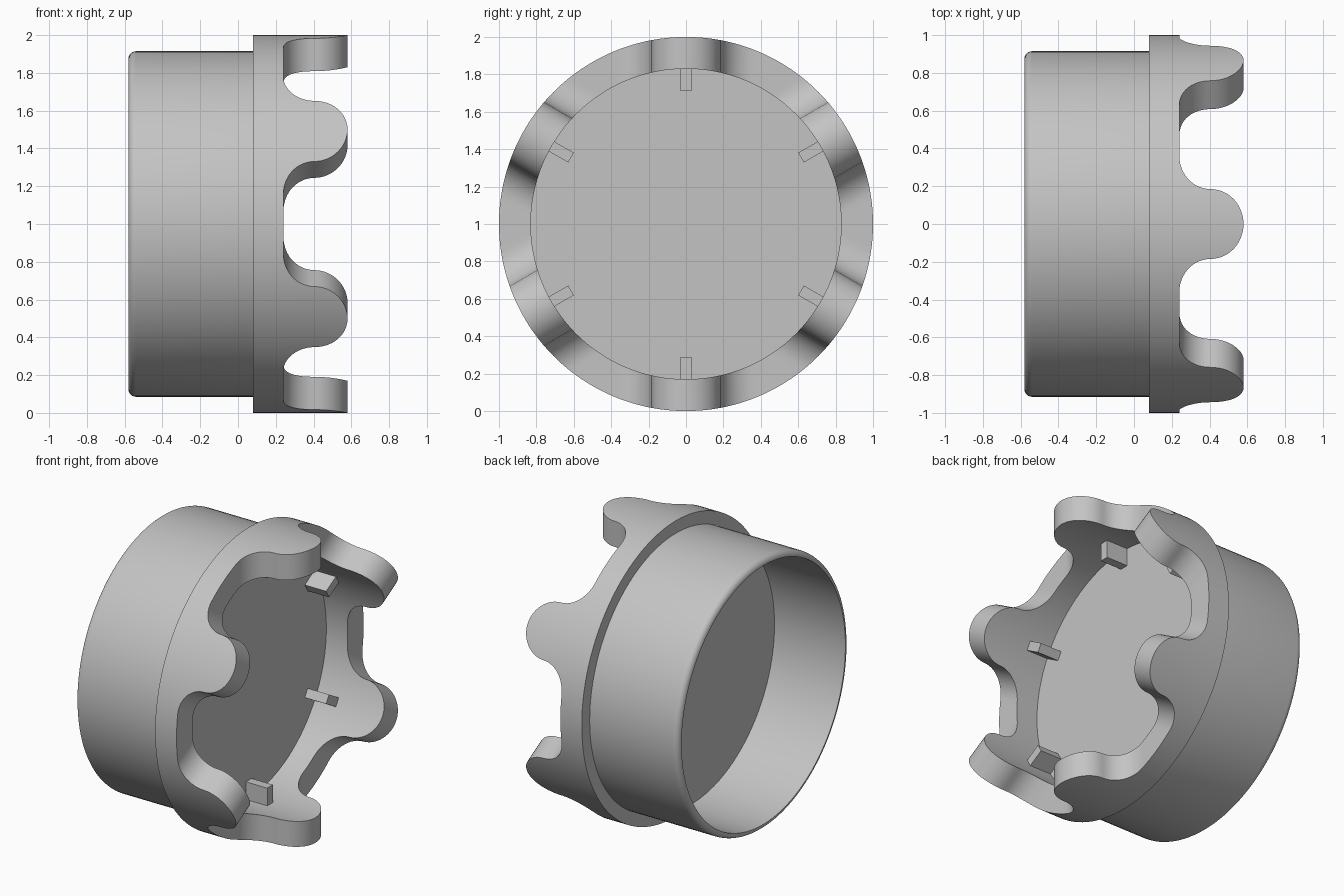
import bpy, bmesh, math
from math import sin, cos, pi, sqrt, radians

cube = bpy.data.objects.get("Cube")
if cube:
    bpy.data.objects.remove(cube, do_unlink=True)

grey = bpy.data.materials.new("plain grey")
grey.use_nodes = True
grey.diffuse_color = (0.55, 0.55, 0.55, 1)
grey.node_tree.nodes["Principled BSDF"].inputs["Base Color"].default_value = (0.55, 0.55, 0.55, 1)

TEETH = 6
OUTER, INNER = 1.0, 0.83      # crown radii
BASE, SILL = 0.08, 0.24       # crown base and gap floor along x
ANGLES = [pi / 2 + 2 * pi * i / TEETH for i in range(TEETH)]


def place(x, u, v, a):
    """Axial x, radial u and sideways v, turned by a about the x axis."""
    return (x, u * cos(a) - v * sin(a), 1 + u * sin(a) + v * cos(a))


def finish(bm, name):
    bmesh.ops.remove_doubles(bm, verts=bm.verts[:], dist=1e-5)
    bmesh.ops.recalc_face_normals(bm, faces=bm.faces[:])
    mesh = bpy.data.meshes.new(name)
    bm.to_mesh(mesh)
    bm.free()
    obj = bpy.data.objects.new(name, mesh)
    bpy.context.collection.objects.link(obj)
    mesh.materials.append(grey)
    bpy.ops.object.select_all(action="DESELECT")
    obj.select_set(True)
    bpy.context.view_layer.objects.active = obj
    bpy.ops.object.shade_smooth_by_angle(angle=radians(30))
    return obj


def make_body():
    # Hollow drum with an inner floor and a rounded outer rim, as (x, radius)
    r, rim = 0.915, 0.04
    profile = [(BASE, 0), (BASE, r)]
    for i in range(7):
        t = pi / 2 * i / 6
        profile.append((-0.58 + rim - rim * sin(t), r - rim + rim * cos(t)))
    profile += [(-0.05, r - rim), (-0.05, 0)]
    bm = bmesh.new()
    verts = [bm.verts.new((x, rad, 1)) for x, rad in profile]
    edges = [bm.edges.new(pair) for pair in zip(verts, verts[1:])]
    bmesh.ops.spin(bm, geom=verts + edges, cent=(0, 0, 1), axis=(1, 0, 0),
                   angle=2 * pi, steps=120)
    finish(bm, "drum_body")


def half_tooth():
    """Columns (height, outer v, inner v) from the tooth middle to the gap middle."""
    join_v, join_x, foot_v, tip = 0.185, 0.405, 0.36, 0.58
    cols, n = [], 12
    for i in range(n + 1):
        t = pi / 2 * i / n
        v = join_v * sin(t)
        cols.append((join_x + (tip - join_x) * cos(t), v, v))
    for i in range(1, n + 1):
        t = pi / 2 * i / n
        v = foot_v - (foot_v - join_v) * cos(t)
        cols.append((join_x - (join_x - SILL) * sin(t), v, v))
    for i in range(1, 5):
        f = i / 4
        cols.append((SILL, foot_v + (OUTER / 2 - foot_v) * f,
                     foot_v + (INNER / 2 - foot_v) * f))
    return cols


def make_crown():
    # Ring with rounded teeth, each extruded along its own radial direction
    half = half_tooth()
    cols = [(h, -o, -i) for h, o, i in reversed(half[1:])] + half
    bm = bmesh.new()
    for a in ANGLES:
        rows = []
        for h, vo, vi in cols:
            uo, ui = sqrt(OUTER ** 2 - vo ** 2), sqrt(INNER ** 2 - vi ** 2)
            rows.append([bm.verts.new(place(*p, a)) for p in
                         ((BASE, uo, vo), (h, uo, vo), (h, ui, vi), (BASE, ui, vi))])
        for p, q in zip(rows, rows[1:]):
            for k in range(4):
                m = (k + 1) % 4
                bm.faces.new((p[k], p[m], q[m], q[k]))
    finish(bm, "toothed_crown")


def make_lugs():
    # Small inward blocks below each tooth
    for n, a in enumerate(ANGLES):
        bm = bmesh.new()
        bmesh.ops.create_cube(bm, size=1)
        for vert in bm.verts:
            x, u, v = vert.co
            vert.co = place(0.16 + x * 0.16, 0.775 + u * 0.13, v * 0.06, a)
        finish(bm, f"inner_lug_{n + 1}")


make_body()
make_crown()
make_lugs()
